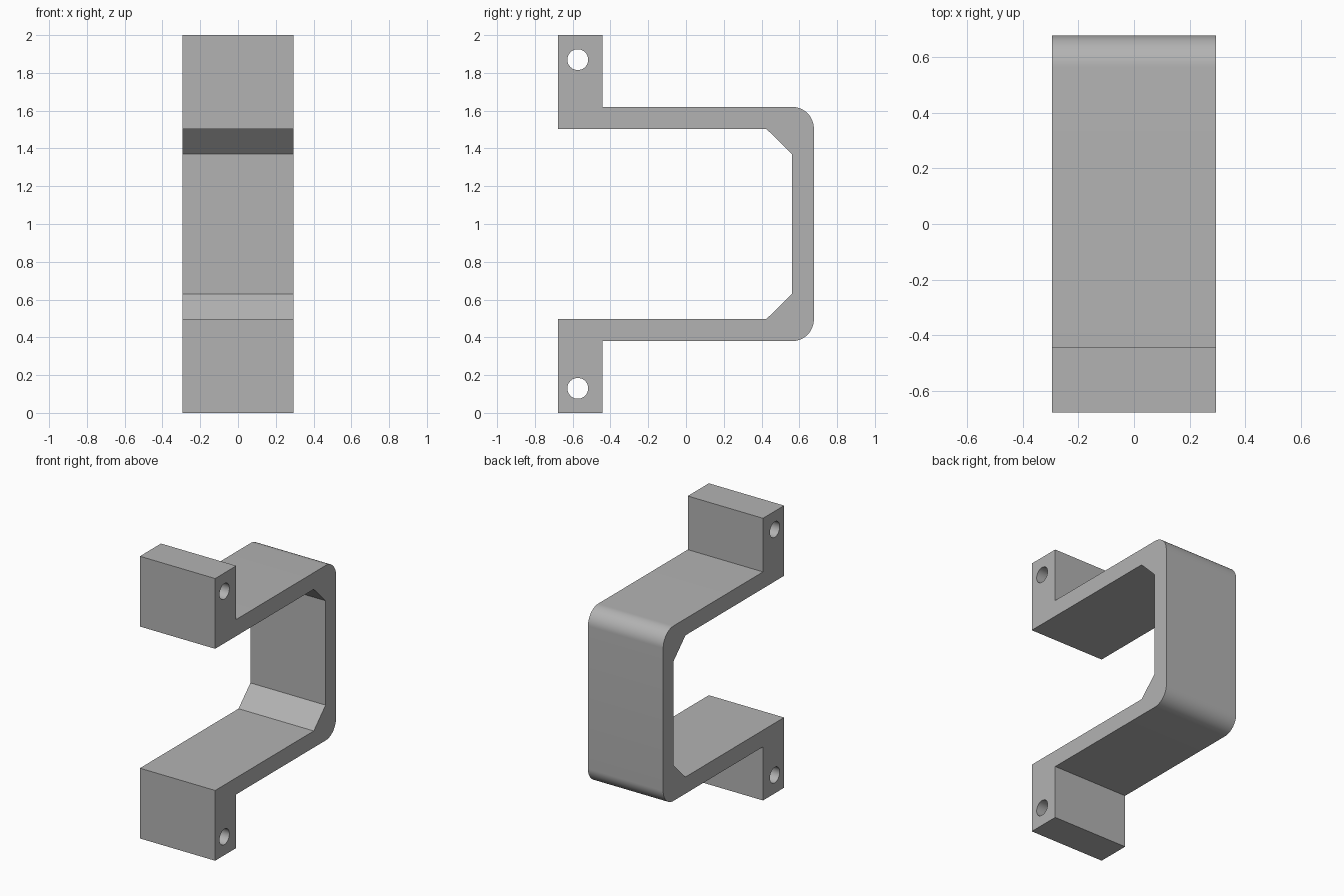
import bpy, bmesh
from math import sin, cos, pi
from mathutils import Matrix

cube = bpy.data.objects.get("Cube")
if cube:
    bpy.data.objects.remove(cube, do_unlink=True)

HALF_WIDTH = 0.295
FRONT, BACK = -0.677, 0.677
MID = 1.0          # height of the mirror plane
RADIUS = 0.115     # outer corner rounding
HOLE_Y, HOLE_RISE, HOLE_RADIUS = -0.573, 0.87, 0.055

grey = bpy.data.materials.new("light grey")
grey.use_nodes = True
colour = (0.45, 0.45, 0.45, 1)
grey.diffuse_color = colour
grey.node_tree.nodes["Principled BSDF"].inputs["Base Color"].default_value = colour


def add_object(name, bm):
    mesh = bpy.data.meshes.new(name)
    bmesh.ops.recalc_face_normals(bm, faces=bm.faces)
    bm.to_mesh(mesh)
    bm.free()
    obj = bpy.data.objects.new(name, mesh)
    bpy.context.collection.objects.link(obj)
    mesh.materials.append(grey)
    return obj


# Side profile of the upper half (y, rise above the middle): inside, then outside
inner = [(0.56, 0.37), (0.427, 0.502), (FRONT, 0.502)]
outer = [(FRONT, 1.0), (-0.441, 1.0), (-0.441, 0.62)]
steps = 16
for i in range(steps + 1):
    a = pi / 2 * (1 - i / steps)
    outer.append((BACK - RADIUS + RADIUS * cos(a), 0.62 - RADIUS + RADIUS * sin(a)))
half = inner + outer
profile = half + [(y, -z) for y, z in reversed(half)]

# Bracket body, extruded across the width
bm = bmesh.new()
face = bm.faces.new([bm.verts.new((-HALF_WIDTH, y, MID + z)) for y, z in profile])
ext = bmesh.ops.extrude_face_region(bm, geom=[face])
moved = [v for v in ext["geom"] if isinstance(v, bmesh.types.BMVert)]
bmesh.ops.translate(bm, verts=moved, vec=(2 * HALF_WIDTH, 0, 0))
bracket = add_object("bracket", bm)

# Pin holes through both mounting flanges
bpy.context.view_layer.objects.active = bracket
bracket.select_set(True)
for side in (1, -1):
    bm = bmesh.new()
    place = Matrix.Translation((0, HOLE_Y, MID + side * HOLE_RISE)) @ Matrix.Rotation(pi / 2, 4, "Y")
    bmesh.ops.create_cone(bm, cap_ends=True, segments=48, radius1=HOLE_RADIUS,
                          radius2=HOLE_RADIUS, depth=1, matrix=place)
    cutter = add_object("hole_cutter", bm)
    cutter.hide_render = True
    cut = bracket.modifiers.new("pin hole", "BOOLEAN")
    cut.operation = "DIFFERENCE"
    cut.solver = "EXACT"
    cut.object = cutter
    bpy.ops.object.modifier_apply(modifier=cut.name)
    bpy.data.objects.remove(cutter, do_unlink=True)

# Smooth the round corners and holes, keep the other edges sharp
bpy.ops.object.shade_smooth_by_angle(angle=pi / 6)
